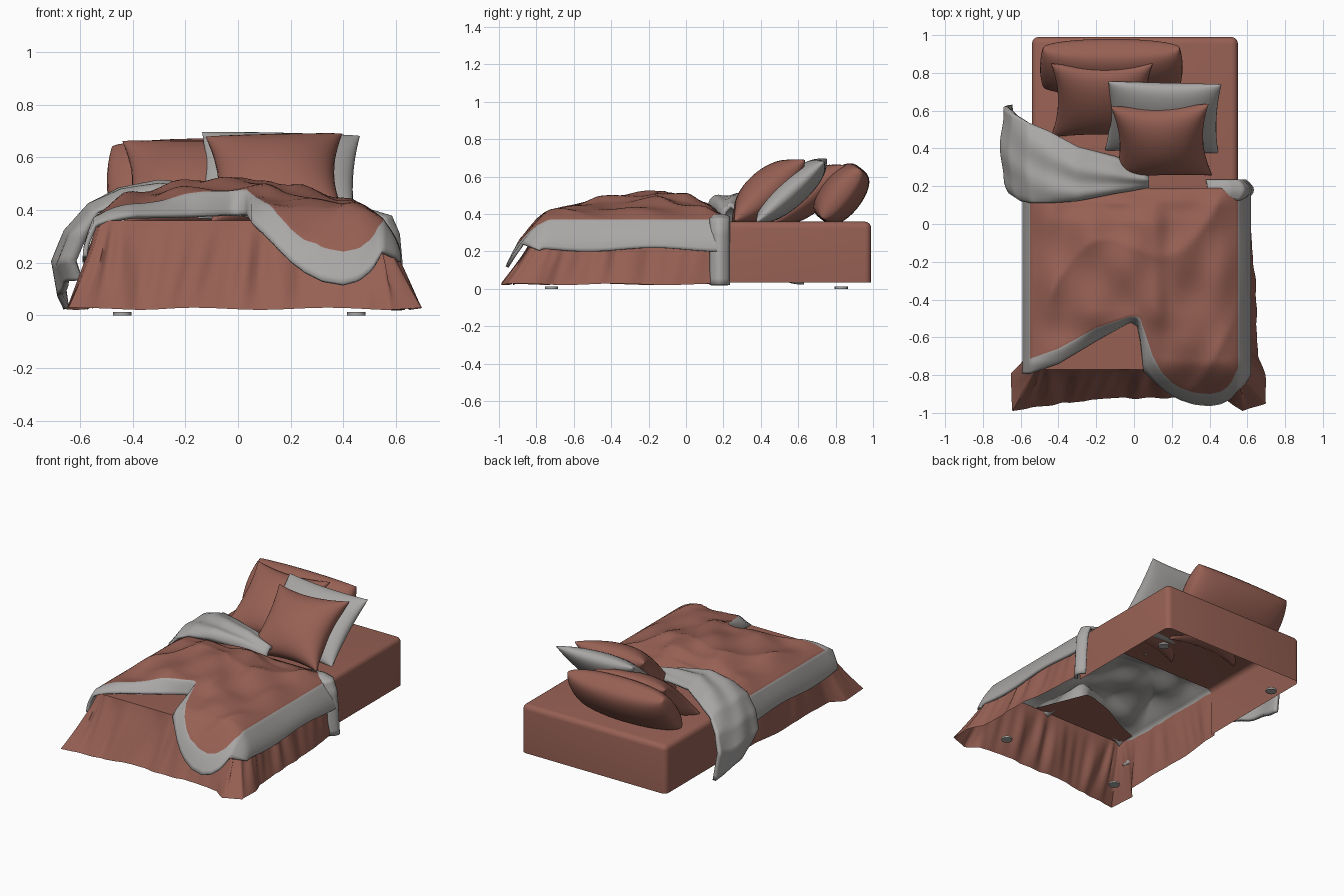
import bpy, bmesh, math
from mathutils import Matrix, Vector

if "Cube" in bpy.data.objects:
    bpy.data.objects.remove(bpy.data.objects["Cube"])


def material(name, col):
    m = bpy.data.materials.new(name)
    m.diffuse_color = (*col, 1)
    m.use_nodes = True
    m.node_tree.nodes["Principled BSDF"].inputs["Base Color"].default_value = m.diffuse_color
    return m


BROWN = material("terracotta cloth", (0.31, 0.118, 0.088))
GREY = material("grey cloth", (0.40, 0.39, 0.38))


def finish(bm, name, mats, angle=50):
    me = bpy.data.meshes.new(name)
    bm.to_mesh(me)
    bm.free()
    for m in mats:
        me.materials.append(m)
    for p in me.polygons:
        p.use_smooth = True
    me.set_sharp_from_angle(angle=math.radians(angle))
    ob = bpy.data.objects.new(name, me)
    bpy.context.collection.objects.link(ob)
    return ob


def sheet(name, nu, nv, f, mats, rule=None, thick=0):
    """Cloth grid: f(i, j) gives a point, rule(i, j) a material index."""
    bm = bmesh.new()
    g = [[bm.verts.new(f(i, j)) for j in range(nv + 1)] for i in range(nu + 1)]
    for i in range(nu):
        for j in range(nv):
            fc = bm.faces.new((g[i][j], g[i][j + 1], g[i + 1][j + 1], g[i + 1][j]))
            fc.material_index = rule(i, j) if rule else 0
    ob = finish(bm, name, mats, 70)
    if thick:
        s = ob.modifiers.new("thickness", "SOLIDIFY")
        s.thickness, s.offset = thick, -1
        s.material_offset = s.material_offset_rim = len(mats) - 1
    return ob


def table(t, x, smooth=False):
    """Interpolate rows (key, values...) with ascending keys."""
    x = min(max(x, t[0][0]), t[-1][0])
    for a, b in zip(t, t[1:]):
        if x <= b[0]:
            k = (x - a[0]) / (b[0] - a[0])
            if smooth:
                k = k * k * (3 - 2 * k)
            return [p + (q - p) * k for p, q in zip(a[1:], b[1:])]


# mattress, head end: rounded box open below and towards the foot
bm = bmesh.new()
bmesh.ops.create_cube(bm, size=1)
for v in bm.verts:
    v.co = (0.005 + v.co.x * 1.09, 0.555 + v.co.y * 0.87, 0.197 + v.co.z * 0.326)
edges = [e for e in bm.edges if all(v.co.z > 0.3 for v in e.verts)
         and any(v.co.y > 0.5 for v in e.verts)]
edges += [e for e in bm.edges if all(v.co.y > 0.5 for v in e.verts)
          and abs(e.verts[0].co.z - e.verts[1].co.z) > 0.1]
bmesh.ops.bevel(bm, geom=edges, offset=0.035, segments=4, profile=0.5, affect='EDGES')
bm.normal_update()
bmesh.ops.delete(bm, geom=[f for f in bm.faces if f.normal.z < -0.9 or f.normal.y < -0.9],
                 context='FACES')
finish(bm, "mattress_head", [BROWN])

# sheet skirt: (step, top x, top y, hem x, hem y)
SKIRT = [(0, -.54, .14, -.55, .14), (1, -.54, -.2, -.575, -.2), (2, -.54, -.62, -.58, -.72),
         (2.4, -.535, -.73, -.65, -.79), (2.8, -.52, -.77, -.645, -.99), (3.2, -.45, -.77, -.45, -.96),
         (4, -.15, -.77, -.2, -.925), (5, .2, -.77, .2, -.92), (5.7, .46, -.77, .49, -.93),
         (6, .52, -.77, .57, -.99), (6.5, .545, -.74, .70, -.95), (6.8, .55, -.69, .695, -.8),
         (7.1, .55, -.62, .655, -.7), (8, .55, -.3, .645, -.32), (9, .55, .14, .60, .14)]


def skirt(i, j):
    u, t = 9 * i / 180, j / 14
    tx, ty, hx, hy = table(SKIRT, u)
    k = t ** 1.2
    x, y, z = tx + (hx - tx) * k, ty + (hy - ty) * k, 0.36 - 0.335 * t
    w = (0.010 * math.sin(u * 11 + 2 * math.sin(u * 4)) + 0.003 * math.sin(u * 27 + t * 3)) \
        * math.sin(math.pi * min(t * 0.9, 1))
    if 2.9 < u < 5.9:
        y += w * 1.3
    else:
        x += w * (1 if x > 0 else -0.5)
    return x, y, z + 0.004 * t * math.sin(u * 5)


sheet("sheet_skirt", 180, 14, skirt, [BROWN])

# duvet: foot edges as (x, grey edge y, brown edge y), with the cleft near x = 0.03
EDGE = [(-.57, -.80, -.72), (-.4, -.74, -.66), (-.2, -.62, -.55), (-.02, -.52, -.49),
        (.03, -.55, -.49), (.04, -.77, -.52), (.1, -.83, -.70), (.15, -.875, -.79),
        (.2, -.91, -.84), (.25, -.935, -.87), (.32, -.957, -.893), (.4, -.965, -.90),
        (.46, -.955, -.888), (.51, -.93, -.85), (.56, -.87, -.74)]
RISE_Y = [(-.85, 0), (-.6, .06), (-.45, .09), (-.2, .11), (0, .10), (.1, .06), (.2, .0)]
RISE_X = [(-.55, 0), (-.4, .4), (-.2, .85), (0, 1), (.1, .95), (.2, .65), (.4, .3), (.55, 0)]
NU, NB, NG = 84, 48, 6


def duvet(i, j):
    a = -0.7 + i / 60
    side = 1 if a > 0 else -1
    x = max(-0.55, min(0.55, a))
    hang = max(0, abs(a) - 0.55) / 0.15
    ge, be = table(EDGE, x)
    q = max(0, j - NB) / NG
    y = 0.19 + (be - 0.19) * min(1, j / NB) + (ge - be) * q
    drop = 0.27 * (max(0, -0.73 - y) / 0.24) ** 1.5
    z = 0.40 + table(RISE_Y, y, True)[0] * table(RISE_X, x, True)[0]
    fade = min(1, (0.55 - abs(x)) / 0.12) * min(1, (0.19 - y) / 0.1)
    fold = (1 - abs(math.sin(4 * y - 3 * x + 0.8 * math.sin(6 * x) + 0.5))) ** 3
    z += fade * (0.02 * fold + 0.009 * math.sin(9 * x + 16 * y + 2 * math.sin(5 * x))
                 + 0.006 * math.sin(21 * x - 13 * y))
    z -= 0.03 * max(0, (abs(x) - 0.45) / 0.1) ** 2
    z += (0.382 - z) * q ** 1.3 - drop
    if hang:
        x = side * (0.55 + (0.07 if side > 0 else 0.04) * math.sin(hang * math.pi / 2))
        z -= hang * (0.16 * max(0.15, 1 - drop / 0.2) + 0.01 * math.sin(9 * y))
        y += 0.10 * hang * q * (side > 0)
    return x, y, z


sheet("duvet", NU, NB + NG, duvet, [BROWN, GREY],
      lambda i, j: int(j >= NB or i < 9 or i >= NU - 9), 0.018)


# mattress top showing in the gap at the foot
def foot_top(i, j):
    x = -0.53 + 0.7 * i / 20
    back = table(EDGE, x)[1] + 0.06 if x < 0.03 else -0.43 - 0.34 * (x - 0.03) / 0.14
    return x, back + (-0.77 - back) * j / 6, 0.36


sheet("mattress_foot", 20, 6, foot_top, [BROWN])

# folded-back duvet corner on the left: (step, x, z, foot-side y, head-side y)
FOLD = [(0, .08, .46, .19, .30), (1, -.1, .50, .16, .36), (2, -.3, .515, .12, .41),
        (3, -.45, .485, .11, .49), (4, -.57, .425, .11, .54), (5, -.655, .32, .12, .59),
        (6, -.70, .2, .15, .62), (7, -.675, .08, .18, .63)]


def fold(i, j):
    u, w = 7 * i / 42, j / 20
    x, z, y0, y1 = table(FOLD, u)
    lie, roll = max(0, 1 - u / 6), max(0, (w - 0.75) / 0.25) ** 2
    z -= lie * (0.07 * (1 - w) ** 6 + 0.04 * w ** 2 + 0.07 * roll)
    z += 0.007 * math.sin(w * 14 + u * 1.3)
    if u > 6:
        z += (u - 6) * (0.06 - 0.12 * (1 - w))
    # the foot-side edge rolls in against the bed
    x += 0.012 * math.sin(w * 9 + 1) * (u / 7) + 0.09 * roll * min(1, max(0, (u - 3) / 2))
    return x, y1 + (y0 - y1) * min(1, w * 1.08), z


sheet("duvet_fold", 42, 20, lambda i, j: fold(42 - i, j), [GREY], None, 0.022)

# duvet end hanging down on the right: (step, x, z)
HANG = [(0, .38, .38), (1, .50, .388), (2, .575, .372), (3, .605, .31), (4, .615, .2), (5, .625, .02)]


def hang(i, j):
    u, w = 5 * i / 25, j / 8
    x, z = table(HANG, u)
    b = math.sin(math.pi * w)
    return (x - 0.03 * (1 - b) * min(1, u / 3) + 0.01 * b, 0.235 - 0.11 * w,
            z + 0.02 * b * max(0, 1 - u / 3))


sheet("duvet_hanging_end", 25, 8, hang, [GREY], None, 0.02)


def pillow(name, mat, centre, w, h, t, tilt, pinch, turn=0, power=0.45):
    bm = bmesh.new()
    n = 24
    for s in (1, -1):
        g = []
        for i in range(n + 1):
            u = math.sin((i / n - 0.5) * math.pi)
            row = []
            for j in range(n + 1):
                v = math.sin((j / n - 0.5) * math.pi)
                puff = max(0, (1 - u * u) * (1 - v * v)) ** power
                row.append(bm.verts.new((w / 2 * u * (1 - pinch * (1 - v * v)),
                                         h / 2 * v * (1 - pinch * (1 - u * u)),
                                         s * t / 2 * puff)))
            g.append(row)
        for i in range(n):
            for j in range(n):
                bm.faces.new((g[i][j], g[i + 1][j], g[i + 1][j + 1], g[i][j + 1]))
    bmesh.ops.remove_doubles(bm, verts=bm.verts, dist=0.0005)
    bmesh.ops.recalc_face_normals(bm, faces=bm.faces)
    m = Matrix.Translation(Vector(centre)) @ Matrix.Rotation(math.radians(tilt), 4, 'X') \
        @ Matrix.Rotation(math.radians(turn), 4, 'Z')
    bmesh.ops.transform(bm, matrix=m, verts=bm.verts)
    finish(bm, name, [mat], 75)


# pillows, back to front
pillow("back_pillow", BROWN, (-.12, .83, .508), .72, .33, .23, 52, -.05, 0, .33)
pillow("left_pillow", BROWN, (-.17, .655, .505), .54, .50, .20, 39, .14, 0)
pillow("grey_pillow", GREY, (.155, .565, .525), .60, .49, .17, 42, .06, -2)
pillow("front_pillow", BROWN, (.145, .44, .52), .52, .50, .24, 41, .15, 2)

# small feet
for k, (x, y) in enumerate([(-.44, .83), (.45, .83), (-.44, -.72), (.45, -.72)]):
    bm = bmesh.new()
    bmesh.ops.create_cone(bm, cap_ends=True, segments=16, radius1=.035, radius2=.035, depth=.012,
                          matrix=Matrix.Translation((x, y, .006)))
    finish(bm, f"foot_{k + 1}", [GREY])
